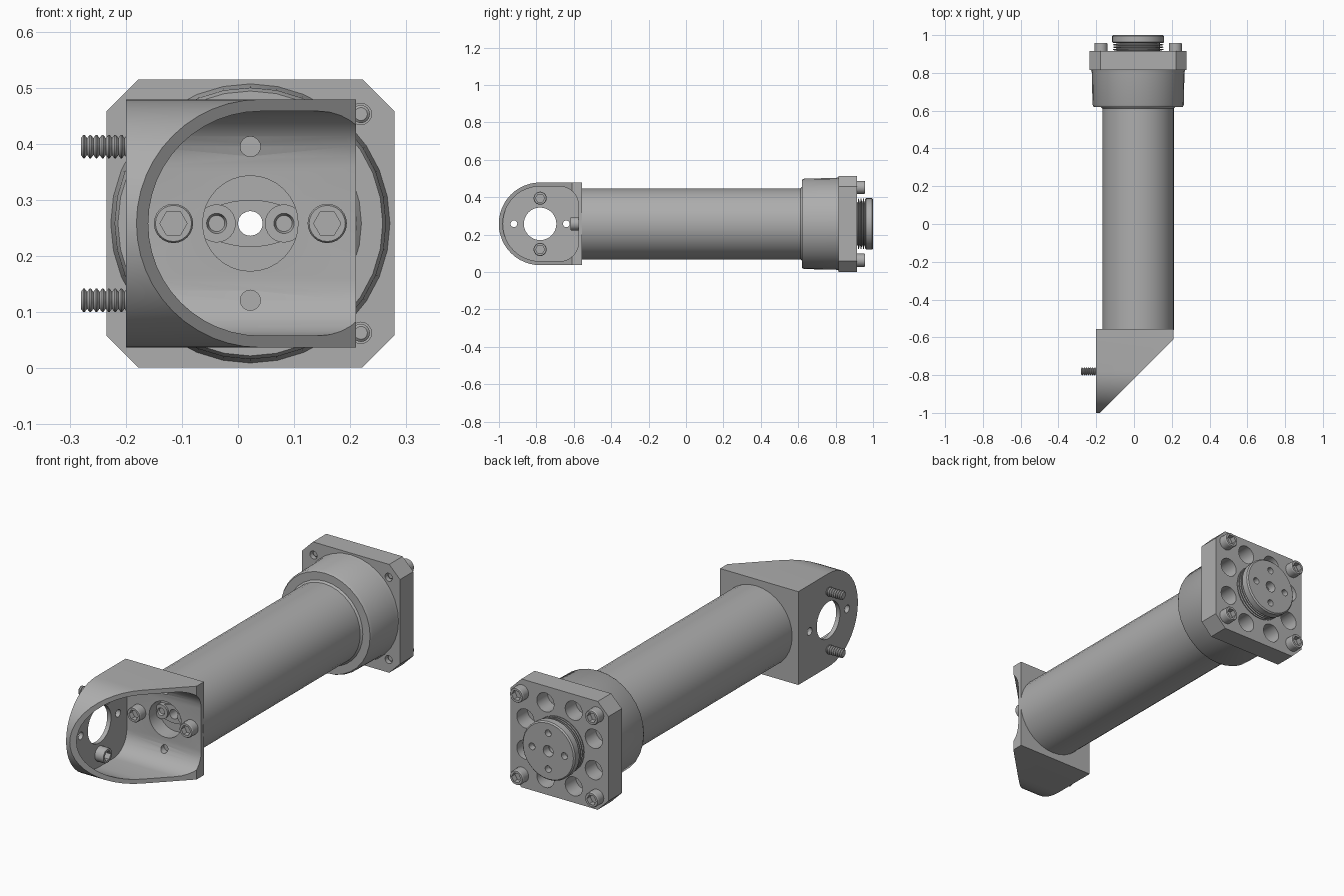
import bpy, bmesh, math
from mathutils import Vector

if "Cube" in bpy.data.objects:
    bpy.data.objects.remove(bpy.data.objects["Cube"], do_unlink=True)

CX, CZ = 0.022, 0.258          # main axis of the arm
X, Y = Vector((1, 0, 0)), Vector((0, 1, 0))

grey = bpy.data.materials.new("machined_grey")
grey.use_nodes = True
grey.diffuse_color = (0.42, 0.42, 0.42, 1)
grey.node_tree.nodes["Principled BSDF"].inputs["Base Color"].default_value = grey.diffuse_color


def shade(me):
    me.shade_smooth()
    me.set_sharp_from_angle(angle=math.radians(32))


def finish(name, bm):
    bmesh.ops.remove_doubles(bm, verts=bm.verts, dist=1e-5)
    bmesh.ops.recalc_face_normals(bm, faces=bm.faces)
    me = bpy.data.meshes.new(name)
    bm.to_mesh(me)
    bm.free()
    me.materials.append(grey)
    shade(me)
    ob = bpy.data.objects.new(name, me)
    bpy.context.collection.objects.link(ob)
    return ob


def lathe(name, profile, origin, axis, seg=24, closed=False):
    """Spin (radius, distance[, hexagonal]) points around an axis."""
    bm = bmesh.new()
    up = Vector((0, 0, 1))
    side = axis.cross(up)
    rows = []
    for p in profile:
        row = []
        for i in range(seg):
            a = math.tau * i / seg
            r = p[0]
            if len(p) > 2:
                r /= math.cos((a + math.pi / 6) % (math.pi / 3) - math.pi / 6)
            spoke = up * math.cos(a) + side * math.sin(a)
            row.append(bm.verts.new(Vector(origin) + axis * p[1] + spoke * r))
        rows.append(row)
    pairs = list(zip(rows, rows[1:]))
    if closed:
        pairs.append((rows[-1], rows[0]))
    for a, b in pairs:
        for i in range(seg):
            j = (i + 1) % seg
            bm.faces.new((a[i], a[j], b[j], b[i]))
    bmesh.ops.dissolve_degenerate(bm, dist=1e-6, edges=bm.edges)
    return finish(name, bm)


def rod(name, r, start, axis, length, seg=24):
    return lathe(name, [(0, 0), (r, 0), (r, length), (0, length)], start, axis, seg)


def prism(points, axis, length):
    """Extrude a polygon of 3D points, returned as a bmesh."""
    bm = bmesh.new()
    face = bm.faces.new([bm.verts.new(p) for p in points])
    new = bmesh.ops.extrude_face_region(bm, geom=[face])["geom"]
    bmesh.ops.translate(bm, vec=axis * length,
                        verts=[v for v in new if isinstance(v, bmesh.types.BMVert)])
    bmesh.ops.recalc_face_normals(bm, faces=bm.faces)
    return bm


def cut(ob, cutters):
    for c in cutters:
        c.hide_render = True
        m = ob.modifiers.new("cut", "BOOLEAN")
        m.object, m.operation, m.solver = c, "DIFFERENCE", "EXACT"
    deps = bpy.context.evaluated_depsgraph_get()
    me = bpy.data.meshes.new_from_object(ob.evaluated_get(deps))
    ob.modifiers.clear()
    ob.data = me
    shade(me)
    for c in cutters:
        bpy.data.objects.remove(c, do_unlink=True)


def arc(cy, cz, r, a0, a1, n):
    steps = [math.radians(a0 + (a1 - a0) * i / n) for i in range(n + 1)]
    return [(cy + r * math.cos(a), cz + r * math.sin(a)) for a in steps]


def screw(name, seat, axis, length, radius=0.021, head=0.035, height=0.043, threads=9):
    """Socket head screw with a ridged shank."""
    pitch = length / threads
    prof = [(0, -length)]
    for i in range(threads):
        t = -length + i * pitch
        prof += [(radius * 0.72, t), (radius, t + pitch * 0.4), (radius, t + pitch * 0.6)]
    prof += [(radius * 0.72, 0), (head, 0), (head, height * 0.9), (head * 0.92, height),
             (head * 0.6, height, 1), (head * 0.6, height * 0.4, 1), (0, height * 0.4)]
    return lathe(name, prof, seat, axis)


# Tube with stepped collar, front recess and through bore
lathe("arm_tube", [(0.085, -0.56), (0.19, -0.56), (0.19, 0.612), (0.198, 0.62),
                   (0.236, 0.62), (0.242, 0.632), (0.245, 0.8), (0.25, 0.82),
                   (0.022, 0.82), (0.022, -0.5), (0.085, -0.5)],
      (CX, 0, CZ), Y, 32, True)

# Elbow bracket: round-ended block sliced at 45 degrees, then hollowed
outer = arc(-0.78, CZ, 0.221, 90, 270, 24) + [(-0.555, CZ - 0.221), (-0.555, CZ + 0.221)]
bm = prism([(-0.2, y, z) for y, z in outer], X, 0.41)
res = bmesh.ops.bisect_plane(bm, geom=bm.verts[:] + bm.edges[:] + bm.faces[:],
                             plane_co=(-0.18, -1.0, 0), plane_no=(1, -1, 0), clear_outer=True)
bmesh.ops.holes_fill(bm, edges=[e for e in bm.edges if e.is_boundary])
bracket = finish("elbow_bracket", bm)
inner = (arc(-0.78, CZ, 0.2, 90, 270, 24) + arc(-0.675, CZ - 0.1, 0.1, -90, 0, 8)
         + arc(-0.675, CZ + 0.1, 0.1, 0, 90, 8))
cutters = [finish("cavity", prism([(-0.18, y, z) for y, z in inner], X, 0.6)),
           rod("side_bore", 0.087, (-0.3, -0.78, CZ), X, 0.2, 32),
           rod("rear_bore", 0.085, (CX, -0.65, CZ), Y, 0.2, 32)]
for s in (-1, 1):
    cutters.append(rod("side_pin_hole", 0.018, (-0.3, -0.78 + s * 0.14, CZ), X, 0.2, 16))
    cutters.append(rod("rear_pin_hole", 0.018, (CX, -0.6, CZ + s * 0.137), Y, 0.1, 16))
cut(bracket, cutters)

# Bracket screws, through the side wall and into the tube
for s, tag in ((-1, "lower"), (1, "upper")):
    screw(tag + "_side_screw", (-0.18, -0.78, CZ + s * 0.137), X, 0.1)
for s, tag in ((-1, "right"), (1, "left")):
    screw(tag + "_rear_screw", (CX + s * 0.137, -0.575, CZ), -Y, 0.06)

# Link plate and its sleeves at the bottom of the front recess
lens = arc(CX, CZ - 0.123, 0.165, 60, 120, 10) + arc(CX, CZ + 0.123, 0.165, 240, 300, 10)
link = finish("inner_link", prism([(x, -0.512, z) for x, z in lens], Y, 0.015))
cut(link, [rod("link_bore", 0.022, (CX, -0.6, CZ), Y, 0.2)])
for s in (-1, 1):
    lathe("link_sleeve", [(0.034, -0.495), (0.034, -0.522), (0.018, -0.522),
                          (0.013, -0.508), (0, -0.508)], (CX + s * 0.06, 0, CZ), Y)

# Square mounting flange with chamfered corners and lightening holes
H, C = 0.2565, 0.2
octagon = [(C, H), (H, C), (H, -C), (C, -H), (-C, -H), (-H, -C), (-H, C), (-C, H)]
flange = finish("mounting_flange", prism([(CX + x, 0.815, CZ + z) for x, z in octagon], Y, 0.1))
cutters = [rod("flange_bore", 0.022, (CX, 0.7, CZ), Y, 0.4)]
for i in range(8):
    a = math.radians(22.5 + 45 * i)
    cutters.append(rod("pocket", 0.045,
                       (CX + 0.194 * math.cos(a), 0.835, CZ + 0.194 * math.sin(a)), Y, 0.2))
corners = [(CX + sx * 0.197, CZ + sz * 0.195) for sx in (-1, 1) for sz in (-1, 1)]
for x, z in corners:
    cutters.append(rod("corner_hole", 0.019, (x, 0.7, z), Y, 0.4, 16))
cut(flange, cutters)
for x, z in corners:
    screw("flange_screw", (x, 0.915, z), Y, 0.085, radius=0.016)

# Output hub with thin grooves, and the output disc
grooves = []
for i in range(3):
    t = 0.918 + i * 0.013
    grooves += [(0.115, t), (0.134, t + 0.003), (0.134, t + 0.007), (0.115, t + 0.01)]
lathe("output_hub", [(0.022, 0.91), (0.115, 0.91)] + grooves + [(0.115, 0.962), (0.022, 0.962)],
      (CX, 0, CZ), Y, 32, True)
disc = lathe("output_disc", [(0.024, 0.958), (0.132, 0.958), (0.138, 0.963), (0.138, 0.994),
                             (0.132, 1.0), (0.026, 1.0)], (CX, 0, CZ), Y, 32, True)
cut(disc, [rod("disc_hole", 0.016, (CX + 0.085 * math.cos(a), 0.97, CZ + 0.085 * math.sin(a)),
               Y, 0.1, 16) for a in (0, math.pi / 2, math.pi, -math.pi / 2)])
